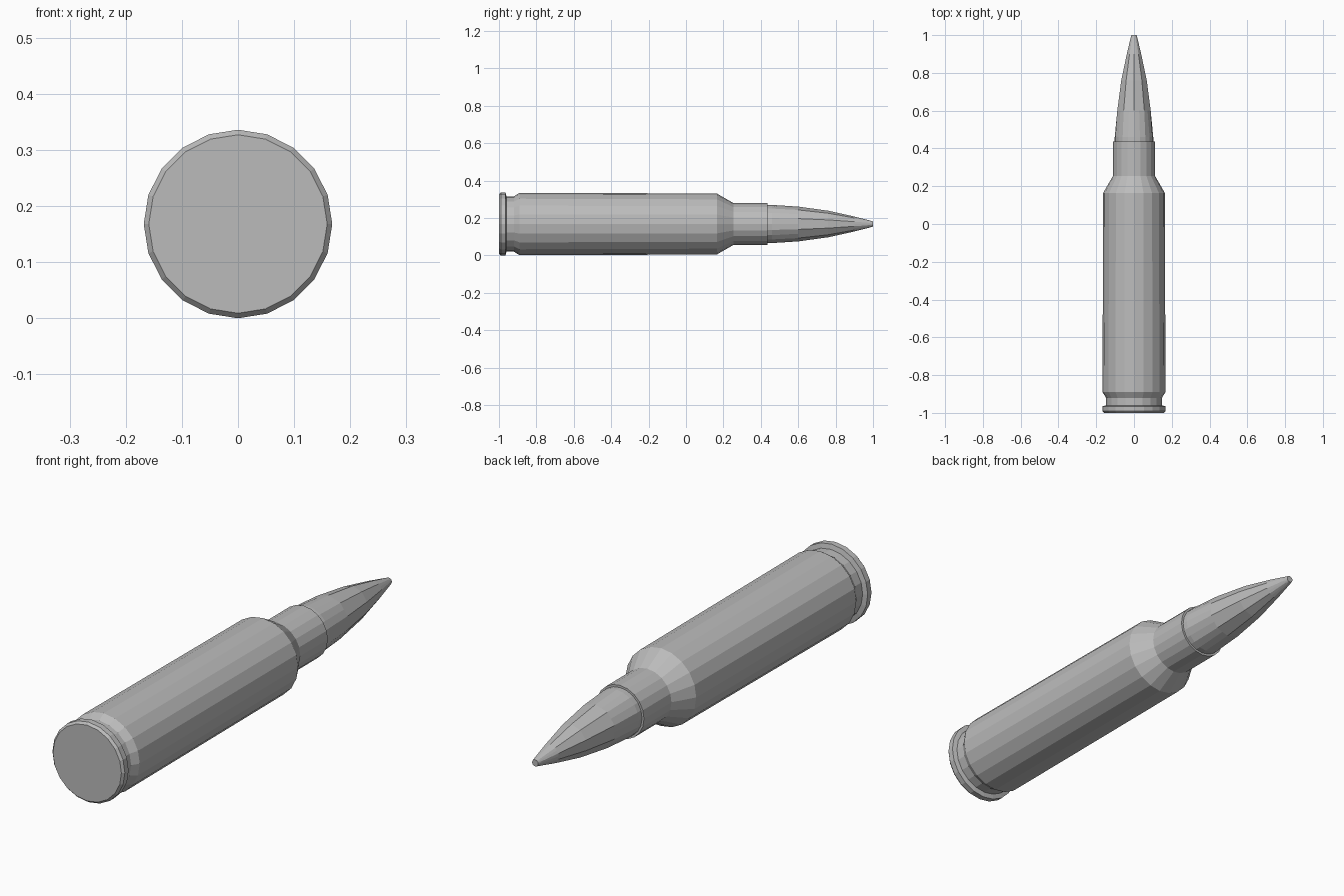
import bpy, bmesh, math

SIDES = 20
CENTRE_Z = 0.168

if "Cube" in bpy.data.objects:
    bpy.data.objects.remove(bpy.data.objects["Cube"])

metal = bpy.data.materials.new("grey_metal")
metal.use_nodes = True
GREY = (0.5, 0.5, 0.5, 1)
metal.diffuse_color = GREY
metal.node_tree.nodes["Principled BSDF"].inputs["Base Color"].default_value = GREY


def lathe(name, profile):
    """Turn (y, radius, pinch) rings around the long axis and cap both ends.
    Pinch scales every second vertex, which flattens pairs of facets."""
    bm = bmesh.new()
    rings = []
    for y, radius, pinch in profile:
        ring = []
        for i in range(SIDES):
            a = math.tau * i / SIDES
            r = radius * (pinch if i % 2 else 1)
            ring.append(bm.verts.new((r * math.sin(a), y, CENTRE_Z + r * math.cos(a))))
        rings.append(ring)
    for lower, upper in zip(rings, rings[1:]):
        for i in range(SIDES):
            j = (i + 1) % SIDES
            bm.faces.new((lower[i], lower[j], upper[j], upper[i]))
    bm.faces.new(rings[0])
    bm.faces.new(rings[-1])
    bmesh.ops.recalc_face_normals(bm, faces=bm.faces)
    mesh = bpy.data.meshes.new(name)
    bm.to_mesh(mesh)
    bm.free()
    mesh.materials.append(metal)
    obj = bpy.data.objects.new(name, mesh)
    bpy.context.collection.objects.link(obj)
    return obj


# Casing: rim, extractor groove, tapering body, shoulder and neck
lathe("casing", [
    (-1.0, 0.159, 1), (-0.99, 0.168, 1), (-0.965, 0.168, 1),
    (-0.96, 0.148, 1), (-0.92, 0.148, 1), (-0.89, 0.167, 1),
    (0.165, 0.163, 1), (0.255, 0.111, 1), (0.437, 0.111, 1),
])

# Pointed tip: round at the neck, ten broad facets along the curve
FLAT = math.cos(math.pi / 10)
lathe("pointed_tip", [
    (0.40, 0.102, 1), (0.46, 0.102, 1), (0.60, 0.093, FLAT),
    (0.76, 0.071, FLAT), (0.90, 0.040, FLAT),
    (0.985, 0.018, 1), (1.0, 0.014, 1),
])
